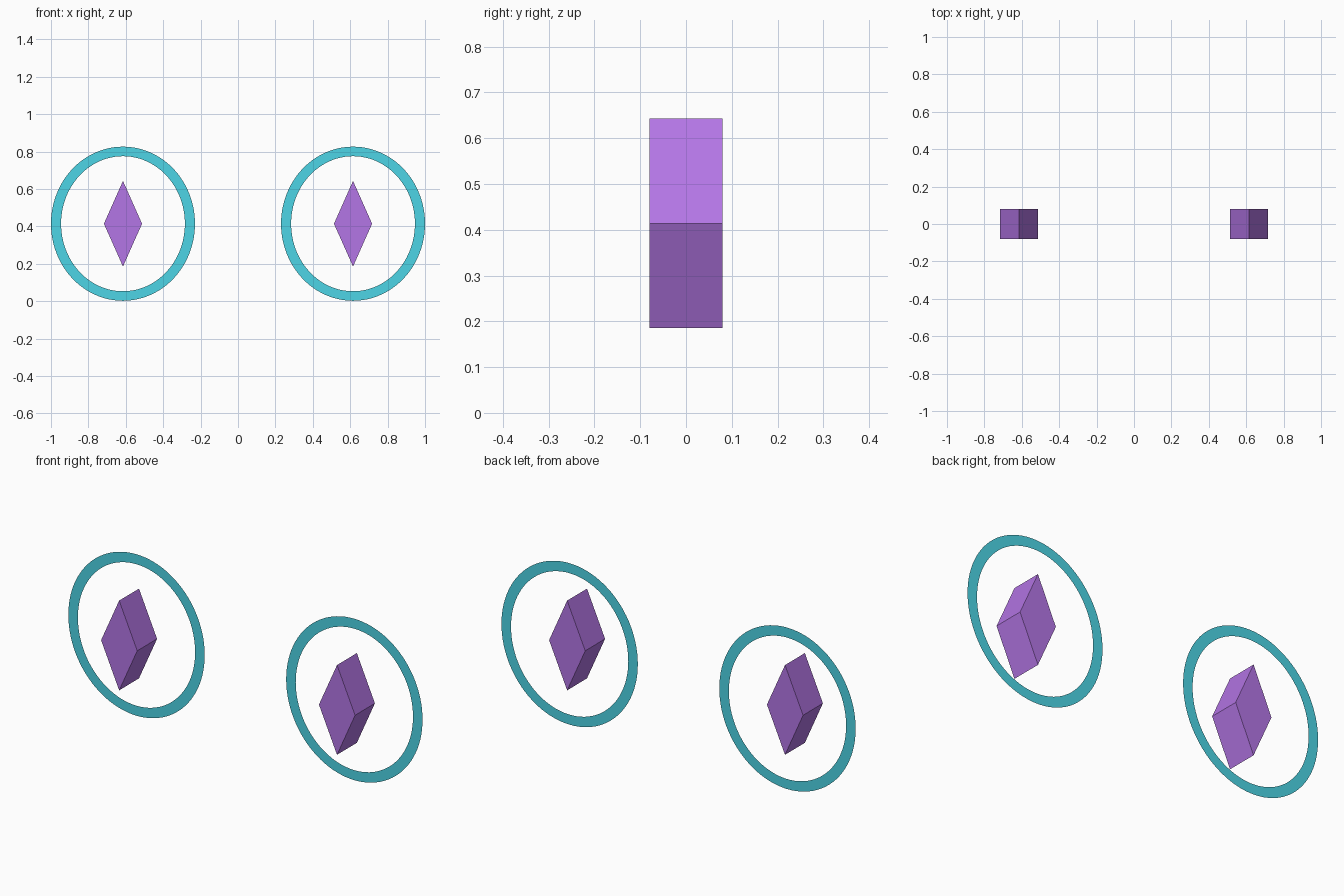
import bpy, bmesh
from math import cos, sin, tau

if "Cube" in bpy.data.objects:
    bpy.data.objects.remove(bpy.data.objects["Cube"], do_unlink=True)

CENTRE_X, CENTRE_Z = 0.615, 0.414


def material(name, colour):
    mat = bpy.data.materials.new(name)
    mat.use_nodes = True
    mat.diffuse_color = colour
    mat.node_tree.nodes["Principled BSDF"].inputs["Base Color"].default_value = colour
    return mat


def finish(name, bm, mat, x):
    mesh = bpy.data.meshes.new(name)
    bm.to_mesh(mesh)
    bm.free()
    mesh.materials.append(mat)
    obj = bpy.data.objects.new(name, mesh)
    obj.location = (x, 0, CENTRE_Z)
    bpy.context.collection.objects.link(obj)


def loop(bm, half_x, half_z, count, y):
    """Ellipse of vertices, counter-clockwise as seen from the front."""
    angles = [tau * i / count for i in range(count)]
    return [bm.verts.new((half_x * cos(a), y, half_z * sin(a))) for a in angles]


def join_loops(bm, a, b):
    for i in range(len(a)):
        j = (i + 1) % len(a)
        bm.faces.new((a[i], a[j], b[j], b[i]))


teal = material("teal", (0.074, 0.665, 0.791, 1))
purple = material("purple", (0.456, 0.181, 0.791, 1))

for side, sign in (("left", 1), ("right", -1)):
    # Flat, paper-thin oval ring facing the front, set towards the back
    bm = bmesh.new()
    join_loops(bm, loop(bm, 0.385, 0.412, 96, 0.06), loop(bm, 0.331, 0.361, 96, 0.06))
    finish(side + "_ring", bm, teal, sign * CENTRE_X)

    # Diamond prism floating in the ring
    bm = bmesh.new()
    front = loop(bm, 0.102, 0.229, 4, -0.08)
    back = loop(bm, 0.102, 0.229, 4, 0.08)
    join_loops(bm, front, back)
    bm.faces.new(front)
    bm.faces.new(back[::-1])
    bmesh.ops.recalc_face_normals(bm, faces=bm.faces)
    finish(side + "_diamond", bm, purple, sign * CENTRE_X)
